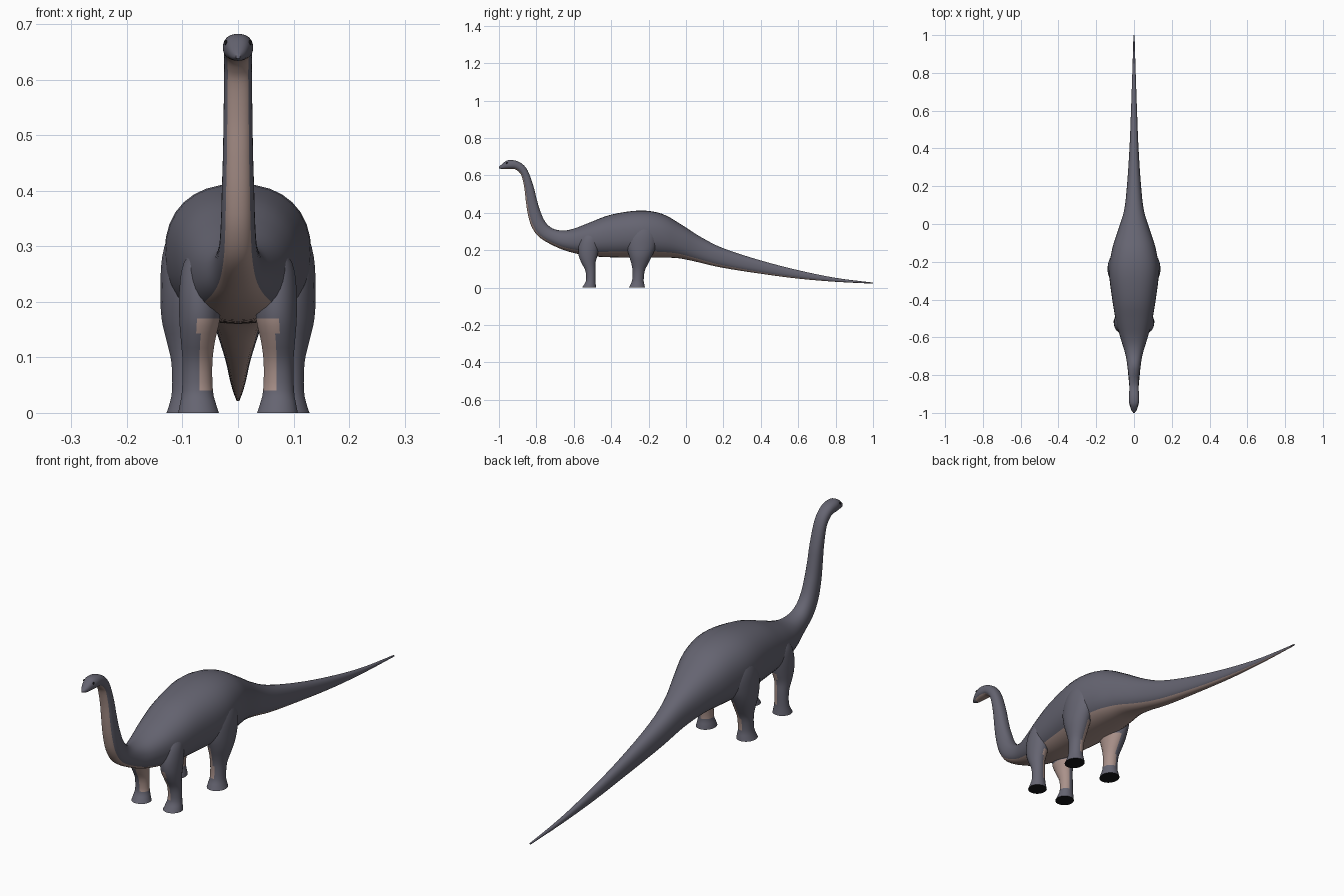
import bpy, bmesh, math
from mathutils import Vector

if "Cube" in bpy.data.objects:
    bpy.data.objects.remove(bpy.data.objects["Cube"])


def material(name, rgb):
    m = bpy.data.materials.new(name)
    m.diffuse_color = (*rgb, 1)
    m.use_nodes = True
    m.node_tree.nodes["Principled BSDF"].inputs["Base Color"].default_value = m.diffuse_color
    return m


SKIN = material("slate grey skin", (.13, .128, .165))
BELLY = material("dusty pink belly", (.40, .285, .255))
DARK = material("black soles and eyes", (.008, .008, .009))


def smooth_rows(rows, steps):
    """Catmull-Rom interpolation of whole rows of numbers."""
    out = []
    for i in range(len(rows) - 1):
        a, b, c, d = (rows[max(0, min(len(rows) - 1, i + k))] for k in (-1, 0, 1, 2))
        for s in range(steps):
            t = s / steps
            out.append([.5 * (2 * q + (r - p) * t + (2 * p - 5 * q + 4 * r - u) * t * t
                              + (3 * q - p - 3 * r + u) * t ** 3)
                        for p, q, r, u in zip(a, b, c, d)])
    out.append(list(rows[-1]))
    return out


def power(v, e):
    return math.copysign(abs(v) ** e, v)


def loft(name, rings, rule):
    """Skin closed rings, cap both ends, colour faces by rule(centre, side index)."""
    bm = bmesh.new()
    loops = [[bm.verts.new(p) for p in ring] for ring in rings]
    n = len(loops[0])
    for a, b in zip(loops, loops[1:]):
        for j in range(n):
            k = (j + 1) % n
            f = bm.faces.new((a[j], a[k], b[k], b[j]))
            f.material_index = rule(f.calc_center_median(), j)
    for end in (loops[0], loops[-1]):
        f = bm.faces.new(end)
        f.material_index = rule(f.calc_center_median(), -1)
    bmesh.ops.recalc_face_normals(bm, faces=bm.faces)
    mesh = bpy.data.meshes.new(name)
    bm.to_mesh(mesh)
    bm.free()
    for m in (SKIN, BELLY, DARK):
        mesh.materials.append(m)
    ob = bpy.data.objects.new(name, mesh)
    bpy.context.collection.objects.link(ob)
    bpy.ops.object.select_all(action='DESELECT')
    ob.select_set(True)
    bpy.context.view_layer.objects.active = ob
    bpy.ops.object.shade_smooth_by_angle(angle=math.radians(50))
    return ob


# Head, neck, trunk and tail: top y, top z, bottom y, bottom z, half width
BODY = [
    (-1, .645, -1, .638, .004), (-.985, .659, -.985, .634, .014),
    (-.96, .678, -.965, .634, .022), (-.935, .682, -.94, .634, .027),
    (-.90, .675, -.912, .632, .026), (-.865, .652, -.892, .617, .025),
    (-.84, .612, -.877, .592, .025), (-.815, .54, -.864, .53, .026),
    (-.80, .48, -.856, .46, .027), (-.783, .42, -.845, .39, .029),
    (-.755, .355, -.825, .325, .031), (-.715, .317, -.785, .27, .035),
    (-.66, .305, -.71, .225, .046), (-.60, .315, -.63, .193, .068),
    (-.51, .35, -.52, .17, .095), (-.4, .39, -.4, .162, .115),
    (-.25, .412, -.25, .16, .132), (-.13, .395, -.13, .16, .115),
    (-.03, .34, -.04, .157, .085), (.08, .27, .06, .137, .053),
    (.2, .21, .19, .107, .038), (.4, .145, .4, .074, .024),
    (.6, .093, .6, .048, .016), (.8, .052, .8, .031, .009),
    (1, .027, 1, .021, .003)]
SIDES = 32
rings = []
for ty, tz, by, bz, w in smooth_rows(BODY, 4):
    top, bottom = Vector((0, ty, tz)), Vector((0, by, bz))
    mid, half = (top + bottom) / 2, (top - bottom) / 2
    ring = []
    for j in range(SIDES):
        a = 2 * math.pi * j / SIDES
        ring.append(mid - half * power(math.cos(a), .87)
                    + Vector((w * power(math.sin(a), .87), 0, 0)))
    rings.append(ring)


def body_rule(c, j):
    # underside strip, an eighth turn either way of straight down
    return 1 if j >= 0 and (j < 4 or j >= SIDES - 4) and c.y > -.975 else 0


loft("body", rings, body_rule)

# Legs: z, centre x, centre y, radius x, radius y
FRONT = [
    (0, .071, -.518, .037, .038), (.015, .072, -.514, .033, .032),
    (.04, .073, -.509, .028, .025), (.09, .073, -.511, .027, .027),
    (.13, .072, -.521, .031, .037), (.17, .069, -.524, .037, .050),
    (.22, .068, -.520, .038, .055), (.27, .062, -.512, .036, .048),
    (.31, .045, -.505, .025, .030)]
HIND = [
    (0, .091, -.262, .038, .043), (.015, .090, -.260, .034, .038),
    (.04, .090, -.257, .029, .031), (.09, .090, -.253, .030, .033),
    (.13, .092, -.247, .037, .046), (.17, .094, -.243, .044, .062),
    (.22, .094, -.238, .046, .078), (.28, .090, -.232, .047, .078),
    (.33, .078, -.230, .043, .062), (.37, .060, -.230, .025, .030)]


def leg(name, rows, side, inner):
    def rule(c, j):
        if j < 0:
            return 2 if c.z < .01 else 0
        return 1 if abs(c.x) < inner and .04 < c.z < .175 else 0
    loft(name, [[(side * (cx + rx * math.cos(2 * math.pi * (j + .5) / 24)),
                  cy + ry * math.sin(2 * math.pi * (j + .5) / 24), z) for j in range(24)]
                for z, cx, cy, rx, ry in smooth_rows(rows, 3)], rule)


for side, label in ((-1, "left"), (1, "right")):
    leg("front_leg_" + label, FRONT, side, .071)
    leg("hind_leg_" + label, HIND, side, .090)
    # Eyes
    bpy.ops.mesh.primitive_uv_sphere_add(segments=12, ring_count=8, radius=.005,
                                         location=(side * .0215, -.957, .666))
    eye = bpy.context.object
    eye.name = "eye_" + label
    eye.scale = (.6, 1, 1)
    eye.data.materials.append(DARK)
    bpy.ops.object.shade_smooth_by_angle()
